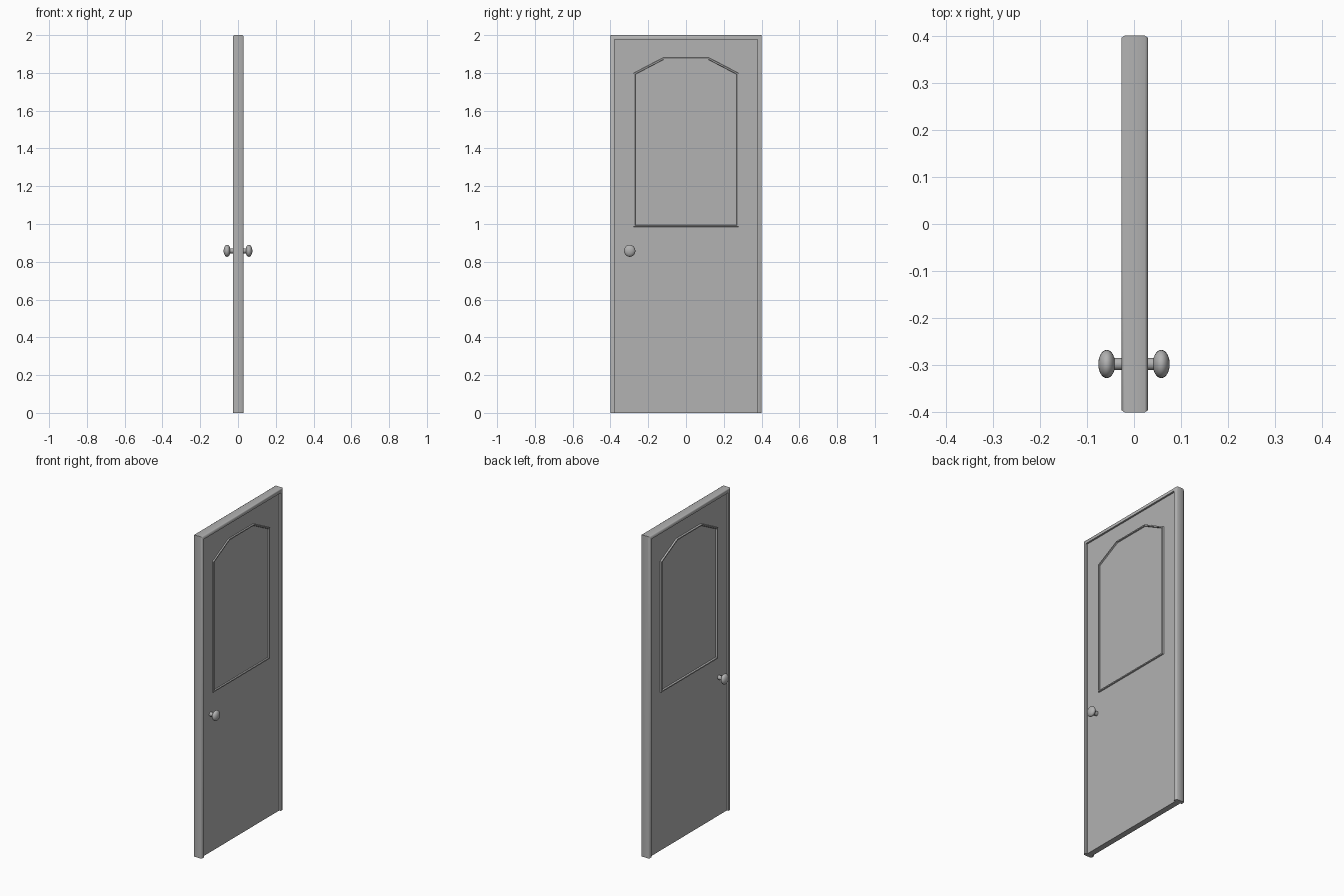
import bpy, bmesh, math
from mathutils import Vector, Matrix

if "Cube" in bpy.data.objects:
    bpy.data.objects.remove(bpy.data.objects["Cube"])

grey = bpy.data.materials.new("door_grey")
grey.diffuse_color = (0.445, 0.445, 0.445, 1)
grey.use_nodes = True
grey.node_tree.nodes["Principled BSDF"].inputs["Base Color"].default_value = grey.diffuse_color


def finish(bm, name, smooth=None):
    bmesh.ops.recalc_face_normals(bm, faces=bm.faces)
    mesh = bpy.data.meshes.new(name)
    bm.to_mesh(mesh)
    bm.free()
    mesh.materials.append(grey)
    ob = bpy.data.objects.new(name, mesh)
    bpy.context.collection.objects.link(ob)
    if smooth:
        bpy.ops.object.select_all(action='DESELECT')
        ob.select_set(True)
        bpy.context.view_layer.objects.active = ob
        bpy.ops.object.shade_smooth_by_angle(angle=math.radians(smooth))
    return ob


def sweep(name, path, section, closed, smooth=None):
    """Sweep a section of (outward, x) points along a counter-clockwise (y, z) path with mitred corners."""
    bm = bmesh.new()
    pts = [Vector(p) for p in path]
    n = len(pts)
    rings = []
    for i, p in enumerate(pts):
        dirs = []
        if closed or i > 0:
            dirs.append((p - pts[i - 1]).normalized())
        if closed or i < n - 1:
            dirs.append((pts[(i + 1) % n] - p).normalized())
        normals = [Vector((d.y, -d.x)) for d in dirs]
        miter = sum(normals, Vector((0, 0))).normalized()
        miter /= miter.dot(normals[0])
        rings.append([bm.verts.new((x, p.x + miter.x * o, p.y + miter.y * o))
                      for o, x in section])
    k = len(section)
    for i in range(n if closed else n - 1):
        a, b = rings[i], rings[(i + 1) % n]
        for j in range(k):
            bm.faces.new((a[j], a[(j + 1) % k], b[(j + 1) % k], b[j]))
    if not closed:
        bm.faces.new(rings[0])
        bm.faces.new(rings[-1])
    return finish(bm, name, smooth)


# Surrounding frame: two posts and head, outer corners chamfered
sweep("door_frame",
      [(0.378, 0), (0.378, 1.977), (-0.378, 1.977), (-0.378, 0)],
      [(0, -0.027), (0.018, -0.027), (0.023, -0.020),
       (0.023, 0.023), (0.018, 0.030), (0, 0.030)], False, 62)

# Door slab
bm = bmesh.new()
bmesh.ops.create_cube(bm, size=1, matrix=Matrix.Translation((0.001, 0, 0.989))
                      @ Matrix.Diagonal((0.036, 0.758, 1.978, 1)))
finish(bm, "door_slab")

# Raised moulding around the arched upper panel, on both faces
arch = [(-0.273, 0.99), (0.273, 0.99), (0.273, 1.795), (0.12, 1.875),
        (-0.12, 1.875), (-0.273, 1.795)]
for side, label in ((1, "right"), (-1, "left")):
    sweep("panel_moulding_" + label, arch,
          [(-0.006, side * 0.015), (0.007, side * 0.015),
           (0.004, side * 0.0265), (-0.003, side * 0.0265)], True)

    # Door knob and its stem
    bm = bmesh.new()
    to_x = Matrix.Rotation(math.pi / 2, 4, 'Y')
    at = Vector((0, -0.298, 0.858))
    bmesh.ops.create_uvsphere(
        bm, u_segments=24, v_segments=14, radius=1,
        matrix=Matrix.Translation(at + Vector((side * 0.058, 0, 0)))
        @ to_x @ Matrix.Diagonal((0.032, 0.030, 0.018, 1)))
    bmesh.ops.create_cone(
        bm, cap_ends=True, segments=20, radius1=0.013, radius2=0.013, depth=0.04,
        matrix=Matrix.Translation(at + Vector((side * 0.035, 0, 0))) @ to_x)
    finish(bm, "knob_" + label, 30)
